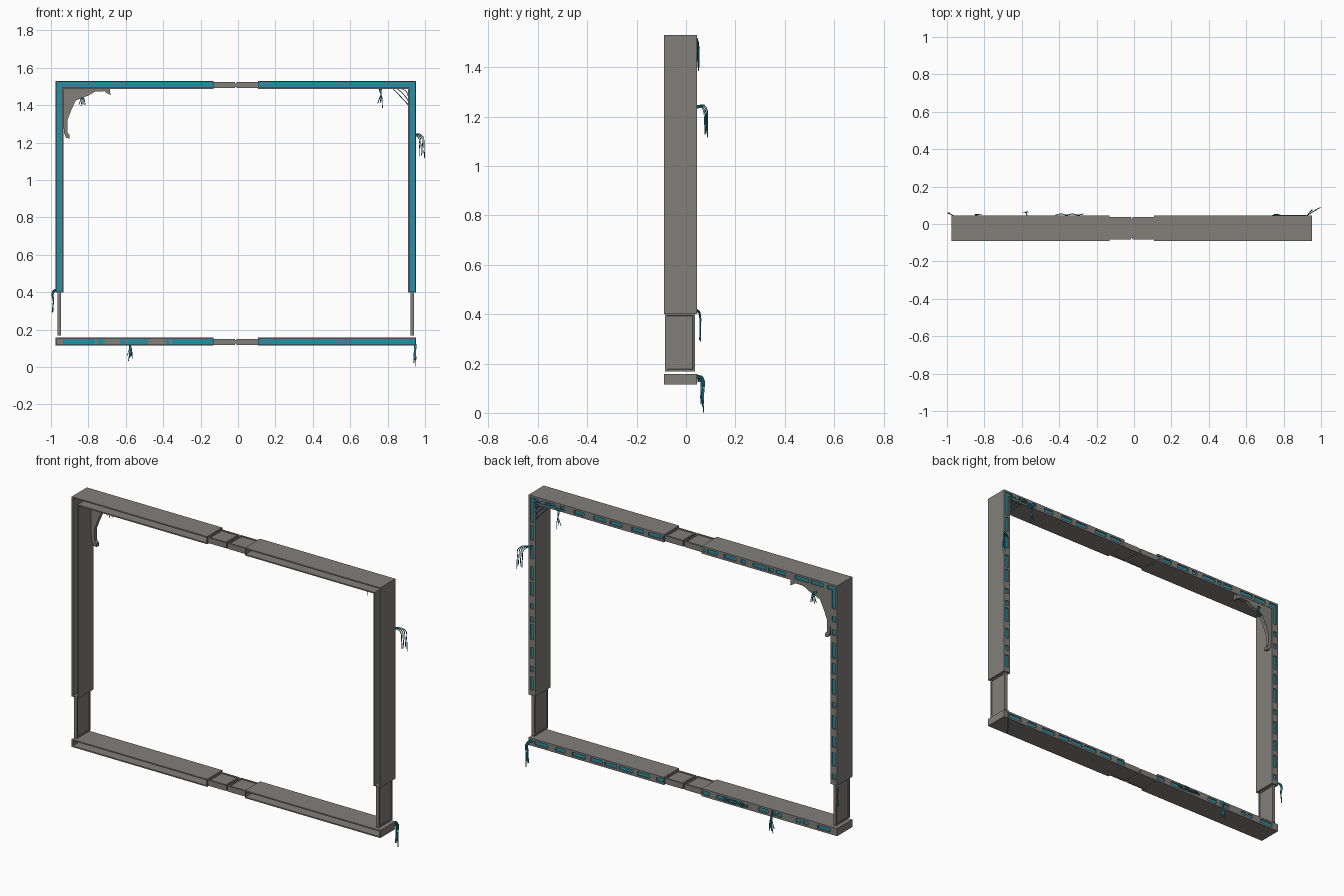
import bpy, bmesh, random
from mathutils import Vector

if "Cube" in bpy.data.objects:
    bpy.data.objects.remove(bpy.data.objects["Cube"])

random.seed(4)


def material(name, rgb):
    m = bpy.data.materials.new(name)
    m.diffuse_color = (*rgb, 1)
    m.use_nodes = True
    m.node_tree.nodes["Principled BSDF"].inputs["Base Color"].default_value = m.diffuse_color
    return m


GREY = material("warm_grey", (0.225, 0.215, 0.195))
TEAL = material("teal", (0.022, 0.27, 0.37))

X0, X1 = -0.977, -0.13       # left half: outer side, inner end of beams
TOP, FOOT = 1.53, 0.40       # top of the frame, foot of the posts
Y0, Y1 = -0.09, 0.045        # front and back
W, T = 0.043, 0.007          # beam width, wall thickness
B0, B1 = 0.115, 0.158        # bottom beam heights


def mx(x):
    """Mirror x across the middle of the frame."""
    return -0.024 - x


def link(bm, name, mat):
    bmesh.ops.recalc_face_normals(bm, faces=bm.faces)
    me = bpy.data.meshes.new(name)
    bm.to_mesh(me)
    bm.free()
    me.materials.append(mat)
    ob = bpy.data.objects.new(name, me)
    bpy.context.collection.objects.link(ob)
    return ob


def add_prism(bm, pts, y0, y1, flip=False):
    """Extrude an x-z outline from y0 to y1."""
    vs = [bm.verts.new((mx(x) if flip else x, y0, z)) for x, z in pts]
    f = bm.faces.new(vs)
    ext = bmesh.ops.extrude_face_region(bm, geom=[f])["geom"]
    bmesh.ops.translate(bm, vec=(0, y1 - y0, 0),
                        verts=[v for v in ext if isinstance(v, bmesh.types.BMVert)])


def rect(x0, x1, z0, z1):
    return [(x0, z0), (x1, z0), (x1, z1), (x0, z1)]


def ell(a, b):
    """L outline of the post and top beam, from depth a to depth b inside the edge."""
    return [(X0 + a, FOOT), (X0 + b, FOOT), (X0 + b, TOP - b),
            (X1, TOP - b), (X1, TOP - a), (X0 + a, TOP - a)]


def windowed(bm, a, b, s0, s1, vertical, flip):
    """Grey cover plates of uneven length over the teal strip on the back."""
    s = a
    while s < b - 0.02:
        n = min(s + random.choice((0.014, 0.03, 0.045, 0.06)), b)
        if vertical:
            add_prism(bm, rect(s0, s1, s, n), 0.036, Y1, flip)
        else:
            add_prism(bm, rect(s, n, s0, s1), 0.036, Y1, flip)
        s = n + random.choice((0.03, 0.06, 0.075, 0.085))


def panel(name, lo, hi, axis):
    """Slab with recessed fields on the two faces along an axis."""
    bm = bmesh.new()
    bmesh.ops.create_cube(bm, size=1)
    for v in bm.verts:
        for i in range(3):
            v.co[i] = lo[i] if v.co[i] < 0 else hi[i]
    bm.normal_update()
    fs = [f for f in bm.faces if abs(f.normal[axis]) > 0.9]
    bmesh.ops.inset_individual(bm, faces=fs, thickness=0.012)
    bmesh.ops.inset_individual(bm, faces=fs, thickness=0.0005, depth=-0.004)
    link(bm, name, GREY)


for side, flip in (("left", False), ("right", True)):
    # upper frame: channel open to the front
    bm = bmesh.new()
    add_prism(bm, ell(0, T), Y0, Y1, flip)
    add_prism(bm, ell(W - T, W), Y0, Y1, flip)
    add_prism(bm, rect(X0 + T, X0 + W - T, FOOT, FOOT + 0.004), Y0, 0.03, flip)
    add_prism(bm, rect(X1 - 0.004, X1, TOP - W + T, TOP - T), Y0, 0.03, flip)
    link(bm, side + "_upper_channel", GREY)

    bm = bmesh.new()
    add_prism(bm, ell(T, W - T), 0.028, 0.039, flip)
    link(bm, side + "_upper_light_strip", TEAL)

    bm = bmesh.new()
    add_prism(bm, ell(T, T + 0.004), 0.036, Y1, flip)
    add_prism(bm, ell(W - T - 0.004, W - T), 0.036, Y1, flip)
    windowed(bm, X0 + 0.06, X1, TOP - W + T, TOP - T, False, flip)
    windowed(bm, FOOT, TOP - 0.06, X0 + T, X0 + W - T, True, flip)
    link(bm, side + "_upper_back_plates", GREY)

    # bottom beam
    bm = bmesh.new()
    add_prism(bm, rect(X0, X1, B0, B0 + T), Y0, Y1, flip)
    add_prism(bm, rect(X0, X1, B1 - T, B1), Y0, Y1, flip)
    for a, b in ((X0, X0 + T), (X1 - 0.004, X1)):
        add_prism(bm, rect(a, b, B0 + T, B1 - T), Y0, Y1, flip)
    link(bm, side + "_bottom_channel", GREY)

    bm = bmesh.new()
    add_prism(bm, rect(X0 + T, X1 - 0.004, B0 + T, B1 - T), 0.028, 0.039, flip)
    link(bm, side + "_bottom_light_strip", TEAL)

    bm = bmesh.new()
    windowed(bm, X0 + T, X1, B0 + T, B1 - T, False, flip)
    for z in (B0 + T, B1 - T - 0.004):
        add_prism(bm, rect(X0 + T, X1, z, z + 0.004), 0.036, Y1, flip)
    link(bm, side + "_bottom_back_plates", GREY)

    # sliding leg below each post
    xs = sorted((mx(x) if flip else x) for x in (-0.965, -0.947))
    panel(side + "_sliding_leg", (xs[0], -0.085, 0.168), (xs[1], 0.036, FOOT + 0.002), 0)

    # recessed connectors in the middle of both beams
    xs = sorted((mx(x) if flip else x) for x in (-0.132, -0.016))
    for label, z0, z1 in (("top", 1.491, 1.523), ("bottom", 0.119, 0.151)):
        panel(f"{side}_{label}_connector", (xs[0], -0.082, z0), (xs[1], 0.038, z1), 2)

# connector cores and grey covers inside the left bottom beam
bm = bmesh.new()
for z in (1.507, 0.135):
    add_prism(bm, rect(-0.03, 0.006, z - 0.009, z + 0.009), -0.075, 0.03)
link(bm, "connector_core", GREY)
bm = bmesh.new()
for a, b in ((-0.97, -0.935), (-0.765, -0.75), (-0.715, -0.63), (-0.6, -0.59),
             (-0.48, -0.39), (-0.365, -0.355)):
    add_prism(bm, rect(a, b, B0 + T, B1 - T), 0.024, Y1)
link(bm, "bottom_beam_covers", GREY)

# curved corner bracket
bm = bmesh.new()
add_prism(bm, [(-0.936, 1.489), (-0.685, 1.489), (-0.682, 1.455), (-0.70, 1.463),
               (-0.715, 1.475), (-0.765, 1.472), (-0.80, 1.452), (-0.868, 1.425),
               (-0.893, 1.37), (-0.912, 1.32), (-0.912, 1.255), (-0.90, 1.24),
               (-0.90, 1.222), (-0.918, 1.225), (-0.93, 1.25), (-0.936, 1.34)], 0.02, 0.043)
link(bm, "corner_bracket", GREY)


def wires(name, paths, r=0.0022):
    """Loose wires as thin smooth tubes."""
    cu = bpy.data.curves.new(name, "CURVE")
    cu.dimensions = "3D"
    cu.bevel_depth, cu.bevel_resolution, cu.resolution_u = r, 0, 4
    cu.use_fill_caps = True
    for p in paths:
        sp = cu.splines.new("BEZIER")
        sp.bezier_points.add(len(p) - 1)
        for bp, co in zip(sp.bezier_points, p):
            bp.co = co
            bp.handle_left_type = bp.handle_right_type = "AUTO"
    cu.materials.append(TEAL)
    bpy.context.collection.objects.link(bpy.data.objects.new(name, cu))


def bunch(name, start, reach, drop, n=4, spread=0.01):
    """Wires leaving a point, bending over and hanging down."""
    s, paths = Vector(start), []
    for i in range(n):
        k = i / (n - 1)
        mid = s + Vector(reach) * (0.6 + 0.3 * k) + Vector((0, 0, 0.003 * i))
        low = s + Vector(reach) * (0.8 + 0.2 * k)
        low += Vector((spread * (k - 0.5), 0, -drop * (0.65 + 0.35 * random.random())))
        if i == n - 1:
            low.z = s.z - drop
        paths.append((s + Vector((0, 0, 0.003 * i)), mid, (mid + low) / 2 + Vector((0.003, 0.002, 0)), low))
    wires(name, paths)


bunch("right_post_wires", (0.915, 0.04, 1.235), (0.078, 0.047, -0.008), 0.12)
bunch("top_right_wires", (0.80, 0.045, 1.505), (-0.045, 0.006, -0.015), 0.12, 3, 0.035)
bunch("top_left_wires", (-0.85, 0.045, 1.455), (0.018, 0.006, -0.005), 0.055, 4, 0.03)
bunch("left_post_wires", (-0.965, 0.045, 0.41), (-0.03, 0.013, -0.015), 0.12)
bunch("bottom_left_wires", (-0.57, 0.045, 0.142), (-0.01, 0.018, -0.01), 0.10, 5, 0.03)
bunch("bottom_right_wires", (0.925, 0.045, 0.14), (0.022, 0.026, -0.005), 0.138, 4, 0.008)
wires("bottom_tangle", [[(-0.42 + 0.03 * i, 0.048 + 0.006 * (i % 2), 0.137 + random.uniform(-.012, .012))
                         for i in range(6)] for _ in range(3)])
wires("top_right_tangle", [[(0.74 + 0.03 * i, 0.047, 1.5 + random.uniform(-.01, .018))
                            for i in range(7)] for _ in range(2)])

# diagonal wires across the right corner
wires("corner_web", [((0.912, 0.044, 1.40 + 0.021 * i), (0.875 + 0.012 * i, 0.046, 1.44 + 0.017 * i),
                      (0.828 + 0.021 * i, 0.044, 1.49)) for i in range(4)])
